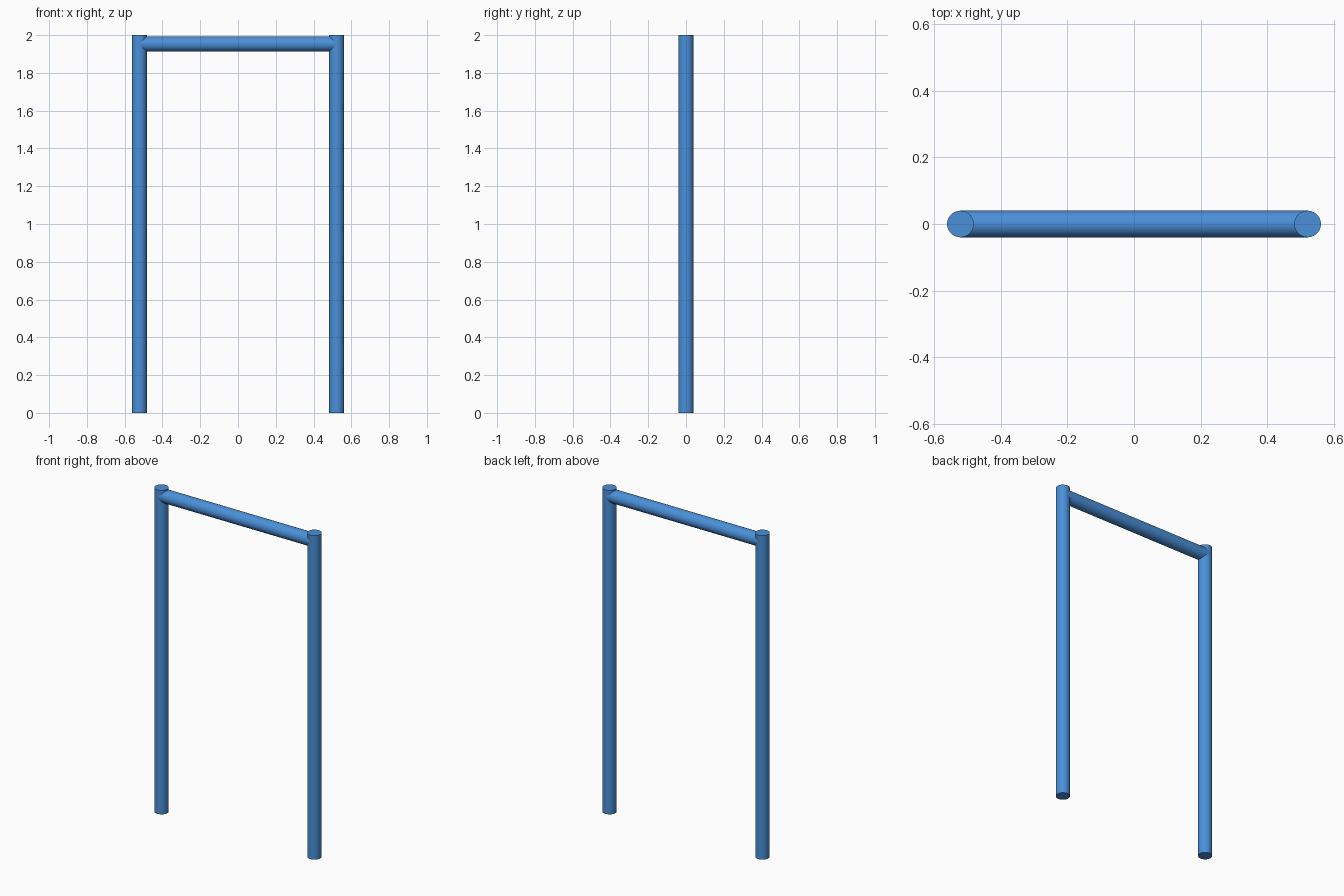
import bpy
from math import radians

# Remove the default cube
cube = bpy.data.objects.get("Cube")
if cube:
    bpy.data.objects.remove(cube, do_unlink=True)

RADIUS = 0.04
HEIGHT = 2.0
POST_X = 0.522
BAR_Z = 1.953

# Blue paint shared by every tube
BLUE = (0.069, 0.279, 0.694, 1.0)
paint = bpy.data.materials.new("blue_paint")
paint.use_nodes = True
paint.diffuse_color = BLUE
paint.node_tree.nodes["Principled BSDF"].inputs["Base Color"].default_value = BLUE


def tube(name, length, location, rotation=(0, 0, 0)):
    bpy.ops.mesh.primitive_cylinder_add(
        vertices=48, radius=RADIUS, depth=length,
        location=location, rotation=rotation)
    obj = bpy.context.object
    obj.name = name
    obj.data.materials.append(paint)
    bpy.ops.object.shade_smooth_by_angle(angle=radians(30))
    return obj


# Two upright posts
for side, sign in (("left", 1), ("right", -1)):
    tube(side + "_post", HEIGHT, (sign * POST_X, 0, HEIGHT / 2))

# Horizontal bar running between the post axes
tube("crossbar", 2 * POST_X, (0, 0, BAR_Z), (0, radians(90), 0))
